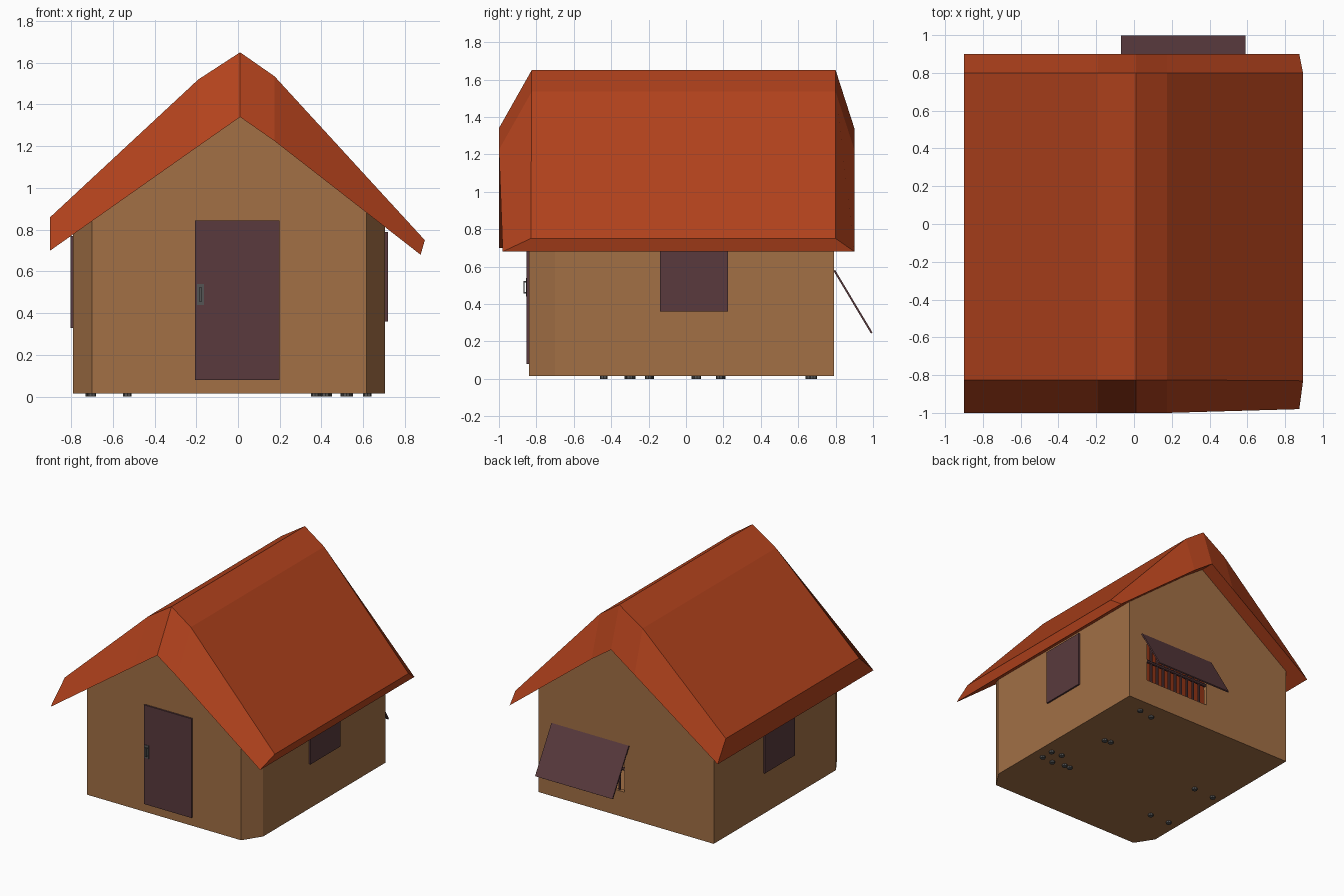
import bpy, bmesh, math

if "Cube" in bpy.data.objects:
    bpy.data.objects.remove(bpy.data.objects["Cube"])


def material(name, rgb):
    m = bpy.data.materials.new(name)
    m.diffuse_color = (*rgb, 1)
    m.use_nodes = True
    m.node_tree.nodes["Principled BSDF"].inputs["Base Color"].default_value = m.diffuse_color
    return m


TAN = material("tan", (0.36, 0.16, 0.06))
RED = material("terracotta", (0.45, 0.055, 0.012))
DARK = material("dark_wood", (0.10, 0.042, 0.047))
IRON = material("iron", (0.09, 0.09, 0.09))


def mesh_object(name, verts, faces, mat):
    me = bpy.data.meshes.new(name)
    me.from_pydata(verts, [], faces)
    ob = bpy.data.objects.new(name, me)
    bpy.context.collection.objects.link(ob)
    if mat:
        me.materials.append(mat)
    return ob


def box(name, lo, hi, mat):
    bm = bmesh.new()
    bmesh.ops.create_cube(bm, size=1)
    for v in bm.verts:
        v.co = [lo[i] + (v.co[i] + 0.5) * (hi[i] - lo[i]) for i in range(3)]
    me = bpy.data.meshes.new(name)
    bm.to_mesh(me)
    bm.free()
    ob = bpy.data.objects.new(name, me)
    bpy.context.collection.objects.link(ob)
    if mat:
        me.materials.append(mat)
    return ob


def cylinder(name, loc, radius, depth, mat, sides=8, rot=(0, 0, 0)):
    bpy.ops.mesh.primitive_cylinder_add(vertices=sides, radius=radius, depth=depth,
                                        location=loc, rotation=rot)
    ob = bpy.context.object
    ob.name = name
    ob.data.materials.append(mat)
    return ob


# Roof: upper and lower (x, z) profiles, joined into a closed solid
upper = [(-0.9, 0.86), (-0.19, 1.52), (0.01, 1.65), (0.175, 1.535), (0.895, 0.75)]
lower = [(-0.9, 0.70), (-0.19, 1.20), (0.01, 1.34), (0.175, 1.225), (0.875, 0.68)]
rings = [(lower, -1.0, -0.98), (upper, -0.825, -0.83), (upper, 0.80, 0.80), (lower, 0.90, 0.90)]
verts = []
for prof, y_left, y_right in rings:
    for i, (x, z) in enumerate(prof):
        verts.append((x, y_right if i == 4 else y_left, z))
faces = [(r * 5 + i, r * 5 + i + 1, (r + 1) % 4 * 5 + i + 1, (r + 1) % 4 * 5 + i)
         for r in range(4) for i in range(4)]
faces += [(15, 10, 5, 0), (4, 9, 14, 19)]
mesh_object("roof", verts, faces, RED)


def under(x):
    for (x0, z0), (x1, z1) in zip(lower, lower[1:]):
        if x0 <= x <= x1:
            return z0 + (z1 - z0) * (x - x0) / (x1 - x0)


# Walls and floor: hollow shell with chamfered front corners
plan = [(-0.70, -0.84), (-0.19, -0.84), (0.01, -0.84), (0.175, -0.84), (0.615, -0.84),
        (0.705, -0.70), (0.705, 0.79), (0.175, 0.79), (0.01, 0.79), (-0.19, 0.79),
        (-0.79, 0.79), (-0.79, -0.70)]
n = len(plan)
verts = [(x, y, 0.015) for x, y in plan] + [(x, y, under(x) + 0.003) for x, y in plan]
faces = [(i, (i + 1) % n, n + (i + 1) % n, n + i) for i in range(n)]
faces.append(tuple(reversed(range(n))))
walls = mesh_object("walls", verts, faces, TAN)
shell = walls.modifiers.new("shell", "SOLIDIFY")
shell.thickness = 0.04
shell.offset = -1

# Opening in the back wall
cutter = box("window_cutter", (-0.03, 0.65, 0.21), (0.54, 0.9, 0.56), None)
cutter.hide_render = True
cutter.hide_set(True)
cut = walls.modifiers.new("opening", "BOOLEAN")
cut.operation = "DIFFERENCE"
cut.solver = "EXACT"
cut.object = cutter

# Bars across the opening
for i in range(9):
    cylinder(f"window_bar_{i}", (0.027 + i * 0.057, 0.77, 0.385), 0.01, 0.35, DARK)
cylinder("window_rail", (0.255, 0.775, 0.38), 0.013, 0.57, DARK, rot=(0, math.pi / 2, 0))

# Propped shutter over the opening
hatch = box("back_shutter", (-0.33, -0.195, -0.005), (0.33, 0.195, 0.005), DARK)
hatch.location = (0.26, 0.893, 0.412)
hatch.rotation_euler.x = math.atan2(-0.335, 0.2)

# Closed side shutters and the door
box("right_shutter", (0.70, -0.14, 0.36), (0.718, 0.225, 0.79), DARK)
box("left_shutter", (-0.803, -0.18, 0.33), (-0.785, 0.185, 0.77), DARK)
box("door", (-0.205, -0.852, 0.08), (0.20, -0.835, 0.845), DARK)

# Door handle: plate and pull
box("handle_plate", (-0.197, -0.856, 0.44), (-0.163, -0.85, 0.54), IRON)
box("handle_grip", (-0.187, -0.868, 0.46), (-0.173, -0.863, 0.52), IRON)
for z in (0.456, 0.516):
    box("handle_post", (-0.187, -0.868, z), (-0.173, -0.853, z + 0.008), IRON)

# Small studs under the floor
studs = [(0.51, 0.68), (0.39, 0.66), (0.43, 0.18), (0.38, 0.19), (0.62, -0.20), (0.53, -0.19),
         (0.62, -0.30), (0.52, -0.31), (0.42, -0.29), (0.37, -0.29), (-0.53, 0.06),
         (-0.71, 0.05), (-0.53, -0.44), (-0.70, -0.44)]
for i, (x, y) in enumerate(studs):
    cylinder(f"floor_stud_{i}", (x, y, 0.01), 0.02, 0.02, IRON)
